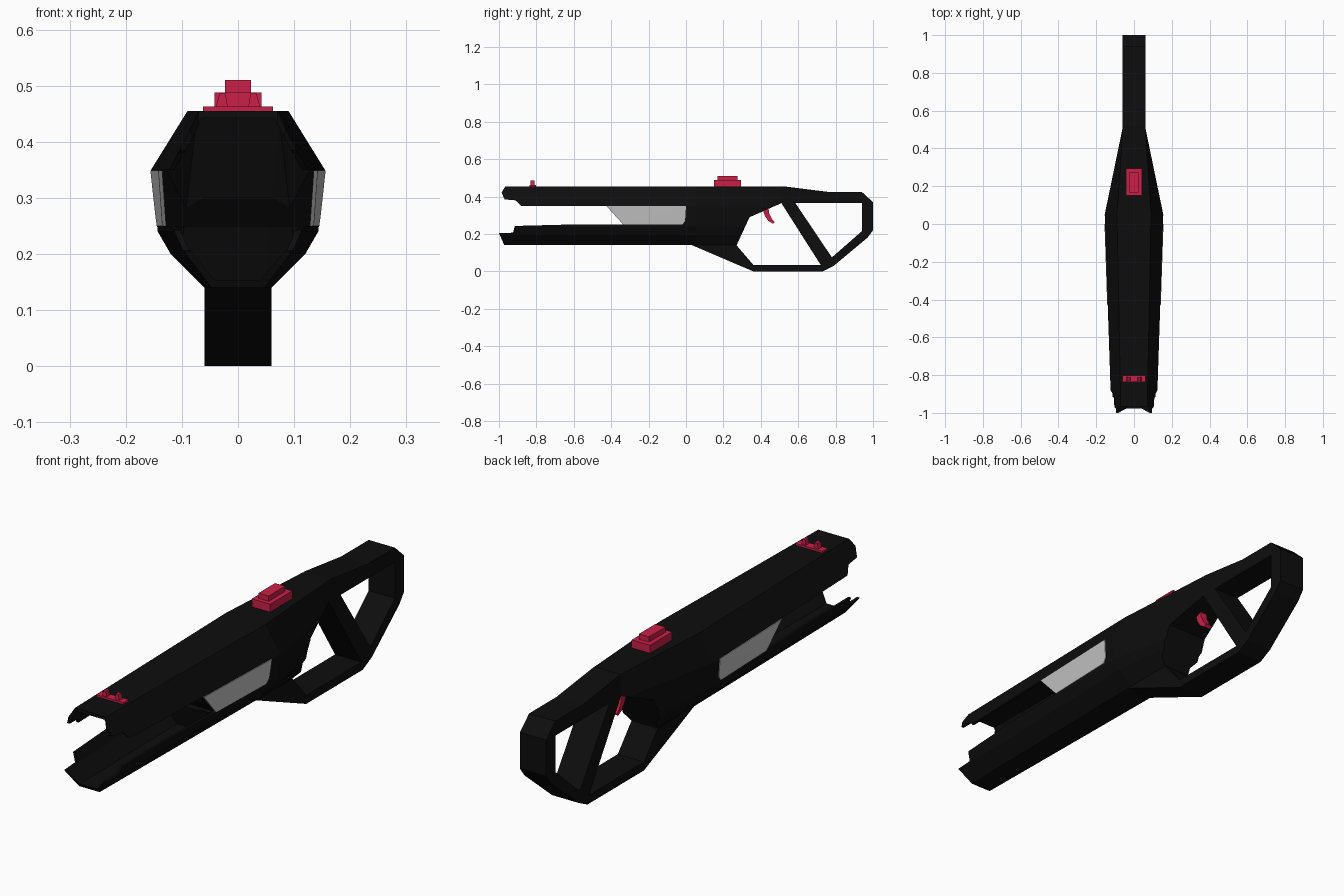
import bpy, bmesh
from mathutils import Vector

if "Cube" in bpy.data.objects:
    bpy.data.objects.remove(bpy.data.objects["Cube"])


def material(name, rgb):
    m = bpy.data.materials.new(name)
    m.diffuse_color = (*rgb, 1)
    m.use_nodes = True
    m.node_tree.nodes["Principled BSDF"].inputs["Base Color"].default_value = m.diffuse_color
    return m


BLACK = material("matte black", (0.004, 0.004, 0.004))
GREY = material("light grey", (0.55, 0.55, 0.55))
RED = material("crimson", (0.60, 0.014, 0.065))


def finish(bm, name, mat):
    bmesh.ops.recalc_face_normals(bm, faces=bm.faces)
    me = bpy.data.meshes.new(name)
    bm.to_mesh(me)
    bm.free()
    me.materials.append(mat)
    ob = bpy.data.objects.new(name, me)
    bpy.context.collection.objects.link(ob)
    return ob


def loft(name, rings, mat):
    """Skin closed rings of equal length, capped at both ends."""
    bm = bmesh.new()
    vs = [[bm.verts.new(p) for p in r] for r in rings]
    n = len(vs[0])
    for a, b in zip(vs, vs[1:]):
        for i in range(n):
            j = (i + 1) % n
            bm.faces.new((a[i], a[j], b[j], b[i]))
    caps = [bm.faces.new(vs[0]), bm.faces.new(vs[-1])]
    bmesh.ops.triangulate(bm, faces=caps)
    return finish(bm, name, mat)


def side_prism(name, yz, half, mat):
    """Side-view profile extruded across x."""
    return loft(name, [[(x, y, z) for y, z in yz] for x in (-half, half)], mat)


def box(name, x0, x1, y0, y1, z0, z1, mat):
    return loft(name, [[(x, y0, z0), (x, y1, z0), (x, y1, z1), (x, y0, z1)]
                       for x in (x0, x1)], mat)


def cut(ob, *cutters):
    for c in cutters:
        c.hide_render = True
        mod = ob.modifiers.new("cut", 'BOOLEAN')
        mod.operation = 'DIFFERENCE'
        mod.solver = 'EXACT'
        mod.object = c
        bpy.context.view_layer.objects.active = ob
        bpy.ops.object.modifier_apply(modifier=mod.name)
        bpy.data.objects.remove(c)


def widen(y):
    """Hull width factor, growing from the muzzle to y = 0.05."""
    return (0.12 + 0.035 * (y + 1) / 1.05) / 0.155


def mirrored(half):
    return half + [(-x, z) for x, z in reversed(half)]


# Hull: eight-plus sided body that widens, then narrows into the stock
SECTION = mirrored([(0.09, 0.455), (0.155, 0.35), (0.143, 0.24),
                    (0.12, 0.20), (0.06, 0.14)])
rings = [[(x * widen(y), y, z) for x, z in SECTION] for y in (-1, 0.05)]
rings.append([(0.06 if x > 0 else -0.06, 0.51, z) for x, z in SECTION])
hull = loft("hull", rings, BLACK)

# Hollow barrel interior with a slanted rear wall
INNER = mirrored([(0.082, 0.442), (0.142, 0.35), (0.131, 0.245),
                  (0.11, 0.207), (0.052, 0.153)])


def rear(z):
    return -0.42 + 0.09 * min(1, max(0, (0.35 - z) / 0.1))


hollow = loft("hollow_cutter",
              [[(x * widen(-1.1), -1.1, z) for x, z in INNER],
               [(x * widen(rear(z)), rear(z), z) for x, z in INNER]], BLACK)
# Side slot plus raked muzzle ends
slot = side_prism("slot_cutter", [
    (-1.1, 0.47), (-1.006, 0.47), (-0.97, 0.385), (-0.91, 0.38), (-0.88, 0.35),
    (-0.42, 0.35), (-0.33, 0.25), (-0.65, 0.25), (-0.915, 0.243), (-0.925, 0.207),
    (-1.0, 0.205), (-0.967, 0.13), (-1.1, 0.13)], 0.3, BLACK)
# Notch in the top plate at the muzzle
notch = loft("notch_cutter", [[(-0.09, -1.1, z), (0.09, -1.1, z), (0.085, -0.985, z),
                               (0.07, -0.965, z), (-0.07, -0.965, z),
                               (-0.085, -0.985, z)] for z in (0.4, 0.6)], BLACK)
# Rear of the hull follows the trigger opening
tail = side_prism("tail_cutter", [(0.265, 0.12), (0.275, 0.15), (0.34, 0.29),
                                  (0.51, 0.365), (0.7, 0.365), (0.7, 0.12)], 0.3, BLACK)
cut(hull, hollow, slot, notch, tail)

# Stock frame with trigger and shoulder openings
stock = side_prism("stock_frame", [
    (0.03, 0.141), (0.36, 0.0), (0.73, 0.0), (0.79, 0.03), (0.97, 0.18), (1.0, 0.22),
    (1.0, 0.37), (0.94, 0.425), (0.76, 0.425), (0.52, 0.455), (0.30, 0.44),
    (0.10, 0.35)], 0.06, BLACK)
trigger_hole = side_prism("trigger_hole_cutter", [
    (0.27, 0.14), (0.34, 0.29), (0.51, 0.365), (0.72, 0.035), (0.36, 0.035)], 0.2, BLACK)
shoulder_hole = side_prism("shoulder_hole_cutter", [
    (0.585, 0.365), (0.94, 0.365), (0.94, 0.215), (0.78, 0.075)], 0.2, BLACK)
cut(stock, trigger_hole, shoulder_hole)

# Light side panels lying on the hull flanks
for side, label in ((1, "right"), (-1, "left")):
    outline = [(-0.425, 0.349), (-0.335, 0.25), (-0.02, 0.25), (-0.005, 0.27),
               (0.0, 0.349)]
    plate = []
    for lift in (-0.004, 0.003):
        plate.append([(side * ((0.143 + 0.012 * (z - 0.24) / 0.11) * widen(y) + lift),
                       y, z) for y, z in outline])
    loft(label + "_side_panel", plate, GREY)

# Trigger: curved blade
front = [(0.41, 0.335), (0.42, 0.30), (0.44, 0.27), (0.465, 0.255)]
back = [(0.475, 0.265), (0.46, 0.28), (0.445, 0.31), (0.44, 0.345)]
side_prism("trigger", front + back, 0.016, RED)

# Rear sight
box("rear_sight_base", -0.042, 0.042, 0.15, 0.295, 0.45, 0.488, RED)
box("rear_sight_top", -0.023, 0.023, 0.168, 0.275, 0.486, 0.51, RED)

# Front sight: plate with two posts
box("front_sight_plate", -0.062, 0.062, -0.837, -0.803, 0.45, 0.463, RED)
for s in (-1, 1):
    loft("front_sight_post", [[(s * a, -0.832, z), (s * b, -0.832, z),
                               (s * b, -0.81, z), (s * a, -0.81, z)]
                              for a, b, z in ((0.018, 0.04, 0.46), (0.022, 0.033, 0.486))], RED)
